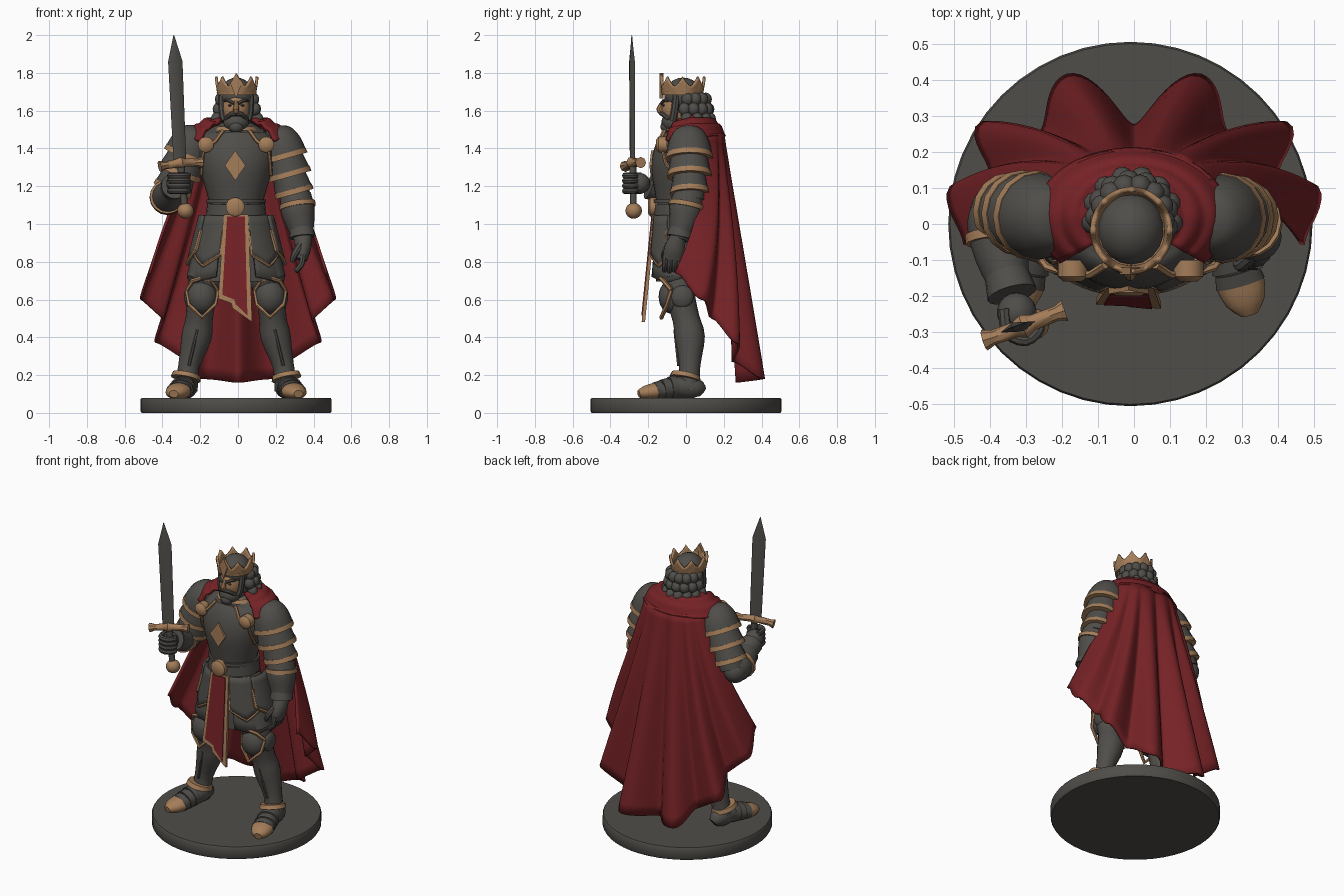
import bpy, bmesh, math
from math import sin, cos, pi, radians
from mathutils import Vector as V

def material(name, c):
    m = bpy.data.materials.new(name)
    m.diffuse_color = (*c, 1)
    return m
GREY = material("dark_steel", (0.08, 0.075, 0.067))
GOLD = material("bronze_gold", (0.37, 0.205, 0.1))
RED = material("deep_red", (0.18, 0.016, 0.019))

def build(name, verts, faces, mat, angle=42, solid=0):
    me = bpy.data.meshes.new(name)
    me.from_pydata([tuple(v) for v in verts], [], faces)
    me.materials.append(mat)
    bm = bmesh.new(); bm.from_mesh(me)
    bmesh.ops.recalc_face_normals(bm, faces=bm.faces)
    bm.to_mesh(me); bm.free()
    me.shade_smooth()
    me.set_sharp_from_angle(angle=radians(angle))
    ob = bpy.data.objects.new(name, me)
    bpy.context.collection.objects.link(ob)
    if solid:
        md = ob.modifiers.new("thickness", 'SOLIDIFY')
        md.thickness = solid; md.offset = 0
    return ob

def limb(name, pts, mat=GREY, n=16, sub=3, ref=None):
    """Loft of ellipses through (x, y, z, half_width[, half_depth])."""
    P = [list(p) + ([p[3]] if len(p) == 4 else []) for p in pts]
    Q = []
    for i in range(len(P) - 1):
        a, b, c, d = P[max(i-1, 0)], P[i], P[i+1], P[min(i+2, len(P)-1)]
        for k in range(sub):
            t = k / sub
            Q.append([0.5*(2*q + (r-p)*t + (2*p-5*q+4*r-s)*t*t + (3*q-p-3*r+s)*t**3)
                      for p, q, r, s in zip(a, b, c, d)])
    Q.append(P[-1])
    C = [V(q[:3]) for q in Q]
    if ref is None:
        ref = (0, 1, 0) if abs((C[-1]-C[0]).normalized().z) > 0.6 else (0, 0, 1)
    verts, faces = [], []
    for i, q in enumerate(Q):
        t = (C[min(i+1, len(C)-1)] - C[max(i-1, 0)]).normalized()
        s = t.cross(V(ref)).normalized(); o = s.cross(t)
        verts += [C[i] + s*(q[3]*cos(2*pi*j/n)) + o*(q[4]*sin(2*pi*j/n)) for j in range(n)]
    for i in range(len(Q) - 1):
        faces += [(i*n+j, i*n+(j+1) % n, (i+1)*n+(j+1) % n, (i+1)*n+j) for j in range(n)]
    faces += [tuple(range(n)), tuple(range((len(Q)-1)*n, len(Q)*n))]
    return build(name, verts, faces, mat)

def trim(name, pts, r=0.011):
    return limb(name, [(*p, r) for p in pts], GOLD, 6, 1)

def ball(name, c, r, mat=GREY, seg=18):
    bm = bmesh.new()
    bmesh.ops.create_uvsphere(bm, u_segments=seg, v_segments=seg*2//3, radius=1)
    verts = [(c[0]+v.co.x*r[0], c[1]+v.co.y*r[1], c[2]+v.co.z*r[2]) for v in bm.verts]
    faces = [tuple(v.index for v in f.verts) for f in bm.faces]
    bm.free()
    return build(name, verts, faces, mat)

def grid(name, fn, nu, nv, mat, solid=0.012):
    verts = [fn(i/nu, j/nv) for j in range(nv+1) for i in range(nu+1)]
    w = nu + 1
    faces = [(j*w+i, j*w+i+1, (j+1)*w+i+1, (j+1)*w+i) for j in range(nv) for i in range(nu)]
    return build(name, verts, faces, mat, 50, solid)

def plate(name, pts, yf, mat, thick=0.012):
    n = len(pts)
    verts = [(x, yf(z) + k, z) for k in (0, thick) for x, z in pts]
    faces = [tuple(range(n)), tuple(range(n, 2*n))]
    faces += [(i, (i+1) % n, n+(i+1) % n, n+i) for i in range(n)]
    return build(name, verts, faces, mat, 20)

def keyed(keys, d):
    for (a, p), (b, q) in zip(keys, keys[1:]):
        if d <= b:
            return p + (q-p) * (1 - cos(pi*(d-a)/(b-a))) / 2
    return keys[-1][1]

# base
limb("base", [(-0.01, 0, 0, 0.5), (-0.01, 0, 0.008, 0.505), (-0.01, 0, 0.072, 0.505), (-0.01, 0, 0.08, 0.5)], n=48, sub=1)

# torso, belt, neck
limb("torso", [(-0.01, 0, 0.82, 0.16, 0.12), (-0.01, -0.02, 1, 0.15, 0.13), (-0.01, -0.03, 1.09, 0.14, 0.125),
               (-0.01, -0.03, 1.16, 0.155, 0.135), (-0.01, -0.025, 1.3, 0.195, 0.16), (-0.01, -0.01, 1.4, 0.21, 0.15),
               (-0.01, 0.01, 1.48, 0.17, 0.12), (-0.01, 0, 1.53, 0.08, 0.08)], n=28)
limb("belt", [(-0.01, -0.025, 1.045, 0.16, 0.148), (-0.01, -0.028, 1.11, 0.153, 0.14)], n=28, sub=1)
limb("belt_upper", [(-0.01, -0.028, 1.11, 0.158, 0.145), (-0.01, -0.028, 1.13, 0.158, 0.145)], n=28, sub=1)
limb("neck", [(-0.01, 0, 1.48, 0.07), (-0.01, -0.01, 1.58, 0.06)])
limb("neck_trim", [(-0.01, -0.01, 1.495, 0.115, 0.1), (-0.01, -0.01, 1.515, 0.098, 0.09)], GOLD, 20, 1)
limb("buckle", [(-0.015, -0.16, 1.09, 0.05), (-0.015, -0.19, 1.09, 0.05), (-0.015, -0.2, 1.09, 0.035)], GOLD, 20, 1)
plate("chest_diamond", [(-0.015, 1.39), (0.04, 1.31), (-0.015, 1.23), (-0.07, 1.31)],
      lambda z: -0.194 + abs(z-1.31)*0.12, GOLD, 0.03)
for s in (1, -1):
    limb("cloak_clasp", [(s*0.16-0.01, -0.1, 1.42, 0.042), (s*0.16-0.01, -0.145, 1.42, 0.042),
                         (s*0.16-0.01, -0.16, 1.42, 0.025)], GOLD, 16, 1)
    trim("breastplate_trim", [(s*0.07-0.01, -0.115, 1.495), (s*0.11-0.01, -0.14, 1.44), (s*0.15-0.01, -0.14, 1.41)])
    trim("armhole_trim", [(s*0.17-0.01, -0.13, 1.41), (s*0.18-0.01, -0.11, 1.33), (s*0.185-0.01, -0.07, 1.26)], 0.009)

# skirt and hip plates
limb("mail_skirt", [(-0.01, -0.015, 1.05, 0.15, 0.135), (-0.01, -0.01, 0.9, 0.19, 0.15), (-0.01, -0.005, 0.7, 0.24, 0.155)], n=28)
def hip(d, z, off=0):
    t = (1.05 - z) / 0.33
    a = radians(d)
    return (-0.01 + (0.165+0.085*t+off)*sin(a), -0.012 - (0.15+0.03*t+off)*cos(a), z)
for s in (1, -1):
    for d0, d1, low, tip, off in ((20, 70, 0.84, 0.06, 0.012), (62, 125, 0.86, 0.07, 0.025), (25, 95, 0.72, 0.03, 0)):
        def edge(u, d0=d0, d1=d1, low=low, tip=tip, off=off, s=s):
            return hip(s*(d0+(d1-d0)*u), low - tip*(1-abs(2*u-1)), off)
        def panel(u, v, e=edge, d0=d0, d1=d1, s=s, off=off):
            return hip(s*(d0+(d1-d0)*u), 1.045 + (e(u)[2]-1.045)*v, off)
        grid("hip_plate", panel, 12, 6, GREY, 0.016)
        if off:
            trim("hip_plate_trim", [panel(0, 0.4)] + [edge(i/8) for i in range(9)] + [panel(1, 0.4)])

# tabard
slope = lambda z: -0.178 - 0.055*(1.05-z)/0.55
plate("tabard_border", [(-0.075, 1.05), (0.055, 1.05), (0.075, 0.48), (-0.03, 0.555), (-0.035, 0.58), (-0.105, 0.605)], slope, GOLD, 0.018)
plate("tabard_cloth", [(-0.058, 1.04), (0.036, 1.04), (0.05, 0.515), (-0.012, 0.575), (-0.02, 0.6), (-0.083, 0.625)],
      lambda z: slope(z) - 0.005, RED, 0.008)

# legs and feet
for s in (1, -1):
    def m(*pts):
        return [(s*p[0]-0.01, *p[1:]) for p in pts]
    limb("leg", m((0.1, 0, 0.92, 0.1), (0.145, -0.02, 0.76, 0.1), (0.18, -0.03, 0.63, 0.08), (0.195, 0, 0.5, 0.072),
                  (0.21, 0.02, 0.4, 0.08), (0.25, 0.02, 0.25, 0.056), (0.265, 0.01, 0.12, 0.062)))
    limb("thigh_guard", m((0.14, -0.03, 0.8, 0.1), (0.165, -0.035, 0.7, 0.1, 0.095), (0.17, -0.035, 0.69, 0.09)), sub=1)
    ball("knee_cop", m((0.18, -0.075, 0.615))[0], (0.08, 0.07, 0.09))
    ball("knee_wing", m((0.25, -0.02, 0.615))[0], (0.025, 0.06, 0.06))
    trim("knee_upper_trim", m((0.1, -0.08, 0.65), (0.13, -0.12, 0.7), (0.18, -0.135, 0.715), (0.23, -0.12, 0.7), (0.26, -0.08, 0.65)), 0.012)
    trim("knee_lower_trim", m((0.1, -0.08, 0.65), (0.11, -0.1, 0.575), (0.18, -0.13, 0.505), (0.25, -0.1, 0.575), (0.26, -0.08, 0.65)), 0.012)
    trim("shin_ridge", m((0.205, -0.06, 0.44), (0.25, -0.04, 0.25)), 0.008).data.materials[0] = GREY
    limb("ankle_trim", m((0.262, 0.0, 0.205, 0.074, 0.076), (0.267, -0.005, 0.18, 0.08, 0.084)), GOLD, 16, 1)
    limb("foot", m((0.25, 0.085, 0.11, 0.03, 0.03), (0.26, 0.05, 0.13, 0.055, 0.055), (0.275, -0.05, 0.135, 0.062, 0.058),
                   (0.3, -0.14, 0.115, 0.062, 0.042), (0.325, -0.215, 0.105, 0.045, 0.03)))
    for k in range(3):
        y = -0.05 - 0.04*k
        limb("foot_plate", m((0.275-0.25*(y+0.05), y, 0.137-0.008*k, 0.062, 0.062-0.005*k),
                             (0.285-0.25*(y+0.05), y-0.035, 0.132-0.009*k, 0.07, 0.06-0.006*k)), sub=1)
    limb("toe_cap", m((0.305, -0.165, 0.115, 0.068, 0.045), (0.32, -0.215, 0.108, 0.056, 0.036), (0.33, -0.25, 0.1, 0.025, 0.02)), GOLD, sub=2)

# shoulders and upper arms, then forearms
def shoulder(S, E):
    S, E = V(S), V(E)
    at = lambda t, r: (*S.lerp(E, t), r)
    limb("upper_arm", [at(0, 0.08), at(0.5, 0.085), at(1, 0.08)])
    limb("shoulder_dome", [at(-0.16, 0.03), at(-0.1, 0.075), at(0.08, 0.11), at(0.3, 0.122)])
    for t0, t1, r0, r1 in ((0.3, 0.58, 0.098, 0.116), (0.58, 0.85, 0.086, 0.102)):
        limb("arm_lame", [at(t0, r0), at(t1, r1)], sub=1)
    for t, r in ((0.3, 0.126), (0.58, 0.12), (0.85, 0.106)):
        limb("arm_trim", [at(t-0.045, r-0.004), at(t+0.035, r)], GOLD, 16, 1)
shoulder((0.215, 0.015, 1.46), (0.31, 0.02, 1.12))
shoulder((-0.23, 0.015, 1.46), (-0.365, 0.04, 1.14))
limb("left_forearm", [(0.305, 0.015, 1.16, 0.08), (0.315, 0, 1.08, 0.09), (0.33, -0.015, 1, 0.075), (0.345, -0.04, 0.92, 0.05)])
limb("left_elbow_trim", [(0.313, 0.005, 1.11, 0.096), (0.317, 0, 1.085, 0.096)], GOLD, 16, 1)
limb("left_cuff", [(0.335, -0.025, 0.98, 0.062), (0.34, -0.035, 0.93, 0.07)], sub=1)
limb("left_palm", [(0.342, -0.04, 0.94, 0.05, 0.04), (0.345, -0.06, 0.87, 0.042, 0.055), (0.335, -0.07, 0.81, 0.03, 0.052)])
for k in range(4):
    y = -0.108 + 0.026*k
    limb("left_finger", [(0.345, y, 0.84, 0.017), (0.335, y-0.004, 0.785, 0.016), (0.305, y-0.006, 0.745+0.006*abs(k-1), 0.012)], n=8)
limb("left_thumb", [(0.33, -0.09, 0.89, 0.02), (0.3, -0.115, 0.84, 0.018), (0.285, -0.11, 0.8, 0.012)], n=8)
limb("right_forearm", [(-0.365, 0.05, 1.15, 0.075), (-0.375, 0, 1.135, 0.088), (-0.365, -0.09, 1.16, 0.075), (-0.34, -0.19, 1.2, 0.05)])
ball("right_elbow", (-0.385, 0.03, 1.125), (0.07, 0.08, 0.075))
limb("right_elbow_trim", [(-0.377, -0.025, 1.14, 0.092), (-0.375, -0.05, 1.145, 0.092)], GOLD, 16, 1)
limb("right_cuff", [(-0.353, -0.14, 1.18, 0.062), (-0.338, -0.195, 1.2, 0.07)], sub=1)
ball("right_fist", (-0.325, -0.245, 1.215), (0.055, 0.055, 0.055))
for k in range(4):
    z = 1.175 + 0.027*k
    limb("right_finger", [(-0.36, -0.235, z, 0.016), (-0.35, -0.3, z, 0.017), (-0.3, -0.322, z, 0.017), (-0.262, -0.29, z, 0.015), (-0.275, -0.26, z, 0.012)],
         n=8, ref=(0, 0, 1))

# sword
limb("sword_blade", [(-0.307, -0.284, 1.32, 0.036, 0.013), (-0.332, -0.286, 1.86, 0.041, 0.014), (-0.34, -0.287, 2, 0.002, 0.002)],
     n=4, sub=1, ref=(0.37, -0.93, 0))
limb("sword_guard", [(-0.415, -0.322, 1.305, 0.03), (-0.39, -0.314, 1.31, 0.021), (-0.33, -0.293, 1.32, 0.022), (-0.306, -0.284, 1.325, 0.034),
                     (-0.28, -0.273, 1.325, 0.022), (-0.215, -0.248, 1.325, 0.021), (-0.192, -0.24, 1.325, 0.03)], GOLD, 8, 1)
limb("sword_grip", [(-0.303, -0.282, 1.32, 0.02), (-0.282, -0.278, 1.08, 0.018)], n=10, sub=1)
ball("sword_pommel", (-0.278, -0.277, 1.07), (0.044, 0.044, 0.042), GOLD, 12)

# head, beard and hair
ball("face", (-0.01, -0.045, 1.61), (0.075, 0.085, 0.1), GOLD)
limb("nose", [(-0.01, -0.12, 1.65, 0.01), (-0.01, -0.142, 1.605, 0.016), (-0.01, -0.125, 1.595, 0.014)], GOLD, 8)
ball("beard", (-0.01, -0.07, 1.54), (0.068, 0.06, 0.055))
ball("beard_tip", (-0.01, -0.1, 1.515), (0.04, 0.035, 0.035))
for s in (1, -1):
    limb("moustache", [(-0.01, -0.132, 1.585, 0.012), (s*0.03-0.01, -0.122, 1.58, 0.013), (s*0.055-0.01, -0.09, 1.555, 0.012)], n=8)
    limb("eyebrow", [(s*0.012-0.01, -0.13, 1.638, 0.009), (s*0.045-0.01, -0.115, 1.655, 0.009), (s*0.06-0.01, -0.095, 1.65, 0.006)], n=6)
    ball("eye", (s*0.03-0.01, -0.117, 1.628), (0.014, 0.008, 0.006), GREY, 8)
    limb("sideburn", [(s*0.075-0.01, -0.05, 1.68, 0.02), (s*0.072-0.01, -0.06, 1.6, 0.02), (s*0.06-0.01, -0.07, 1.55, 0.022)], n=8)
ball("hair_top", (-0.008, -0.015, 1.68), (0.093, 0.1, 0.095))
ball("hair_back", (-0.008, 0.035, 1.6), (0.1, 0.09, 0.1))
for d, rows in ((98, 3), (70, 3), (42, 3), (14, 3), (-14, 3), (-42, 3), (-70, 3), (-98, 3)):
    for k in range(rows):
        a = radians(d + 8*(k % 2))
        r = 0.087 + 0.011*k
        ball("hair_curl", (-0.005 + r*sin(a), 0.02 + r*cos(a), 1.66 - 0.052*k), (0.033, 0.033, 0.036), GREY, 10)

# crown
def crown_pt(u, v):
    a = 2*pi*u
    tri = abs((u*8 % 1)*2 - 1) ** 1.5
    top = 1.73 + 0.05*tri + (0.015 if u < 0.06 or u > 0.94 else 0)
    r = 0.098 + 0.012*v
    return (-0.007 + r*sin(a)*0.98, -0.018 - r*cos(a)*1.04, 1.685 + (top-1.685)*v)
grid("crown", crown_pt, 64, 4, GOLD, 0.014)
limb("crown_rim", [(-0.007, -0.018, 1.683, 0.104, 0.11), (-0.007, -0.018, 1.7, 0.106, 0.112)], GOLD, 32, 1)
plate("crown_jewel", [(-0.01, 1.8), (0.02, 1.745), (-0.01, 1.665), (-0.04, 1.745)], lambda z: -0.14, GOLD, 0.02)

# cape and shoulder mantle
R = [(0, 0.27), (25, 0.45), (46, 0.36), (58, 0.51), (71, 0.42), (80, 0.52), (97, 0.47)]
Z = [(0, 0.16), (25, 0.18), (46, 0.27), (58, 0.37), (71, 0.5), (80, 0.6), (97, 0.74)]
def cape_pt(u, v):
    d = 97*(2*u - 1)
    k = abs(d)
    top = 0.19 + 0.05*k/97
    r = top + (keyed(R, k) - top) * v**1.05
    a = radians(d*(0.62 + 0.38*v))
    return (r*sin(a), r*cos(a), 1.48 + (keyed(Z, k) - 1.48)*v)
grid("cape", cape_pt, 96, 20, RED, 0.014)
def mantle_pt(u, v):
    a = radians(132*(2*u - 1))
    rx, ry = 0.1 + 0.165*v, 0.085 + 0.1*v
    z = 1.565 - 0.03*v - 0.075*v**3 + 0.006*sin(v*19)
    return (-0.005 + rx*sin(a), 0.02 + ry*cos(a), z - 0.03*max(0, -cos(a)))
grid("mantle", mantle_pt, 48, 16, RED, 0.018)
